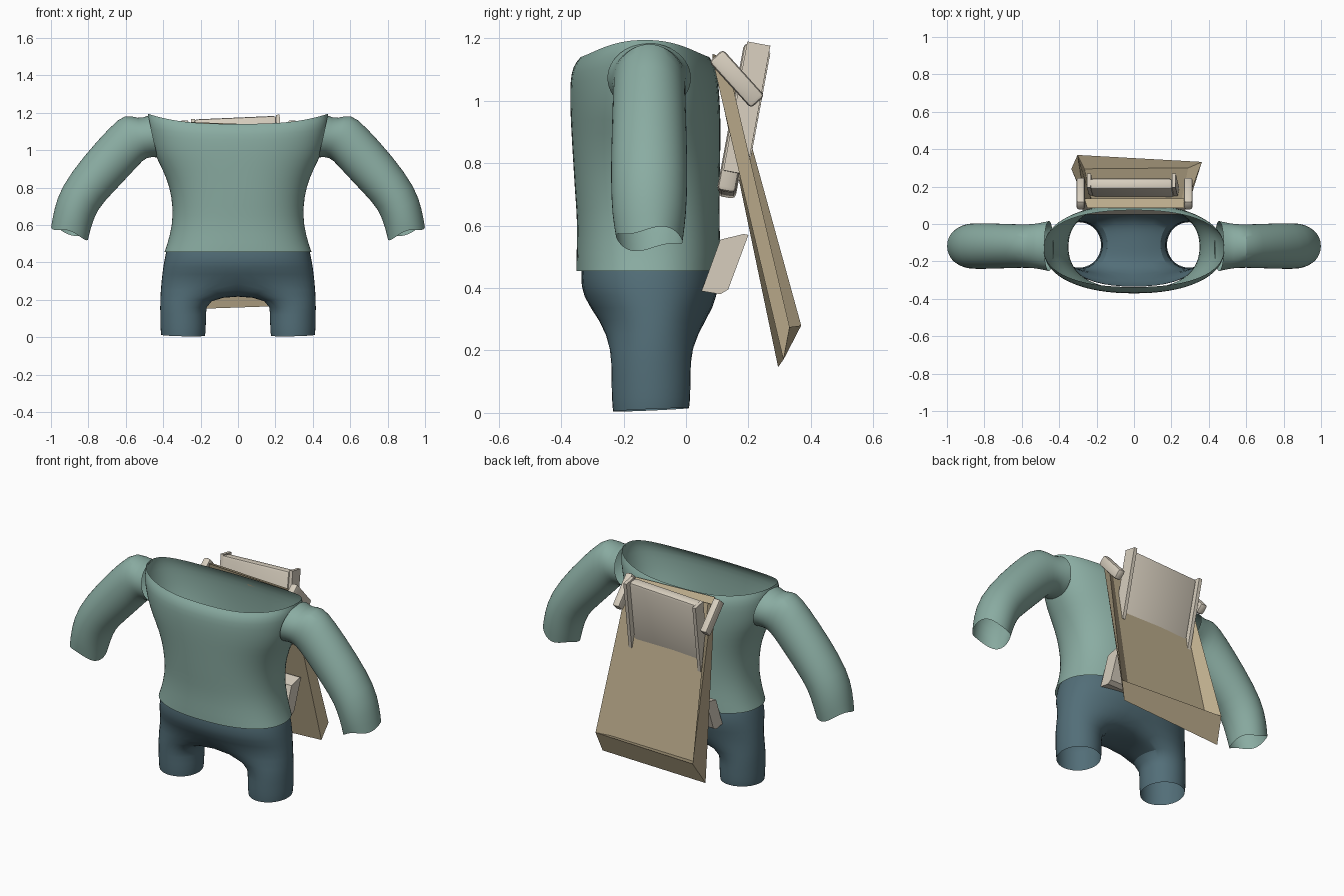
import bpy, bmesh, math
from mathutils import Vector, Matrix

if "Cube" in bpy.data.objects:
    bpy.data.objects.remove(bpy.data.objects["Cube"])


def material(name, rgb):
    m = bpy.data.materials.new(name)
    m.diffuse_color = (*rgb, 1)
    m.use_nodes = True
    m.node_tree.nodes["Principled BSDF"].inputs["Base Color"].default_value = m.diffuse_color
    return m


GREEN = material("sage_green", (0.254, 0.413, 0.361))
BLUE = material("slate_blue", (0.085, 0.156, 0.188))
TAN = material("tan", (0.503, 0.413, 0.263))
CREAM = material("cream", (0.68, 0.617, 0.515))


def finish(bm, name, mat, smooth=None, mirror=False, subdiv=0):
    bmesh.ops.recalc_face_normals(bm, faces=bm.faces)
    me = bpy.data.meshes.new(name)
    bm.to_mesh(me)
    bm.free()
    me.materials.append(mat)
    ob = bpy.data.objects.new(name, me)
    bpy.context.collection.objects.link(ob)
    if mirror:
        ob.modifiers.new("mirror", 'MIRROR').merge_threshold = 0.001
    if subdiv:
        s = ob.modifiers.new("subdivision", 'SUBSURF')
        s.levels = s.render_levels = subdiv
    if smooth:
        bpy.ops.object.select_all(action='DESELECT')
        bpy.context.view_layer.objects.active = ob
        ob.select_set(True)
        bpy.ops.object.shade_smooth_by_angle(angle=math.radians(smooth))
    return ob


def skin(bm, rings, closed=True):
    """Join consecutive rings of vertices with quads."""
    for a, b in zip(rings, rings[1:]):
        n = len(a)
        for i in range(n if closed else n - 1):
            j = (i + 1) % n
            bm.faces.new((a[i], a[j], b[j], b[i]))


def oval(t, hw, y0, y1, n=2.3):
    """Point on a rounded oval of half width hw between y0 and y1."""
    c, s = math.cos(t), math.sin(t)
    x = math.copysign(abs(c) ** (2 / n), c) * hw
    y = (y0 + y1) / 2 + math.copysign(abs(s) ** (2 / n), s) * (y1 - y0) / 2
    return x, y


# Shirt body: open shell with a scooped neckline
bm = bmesh.new()
rings = []
N = 36
for z, hw, y0, y1 in [(0.455, 0.395, -0.352, 0.11), (0.50, 0.378, -0.352, 0.112),
                      (0.60, 0.352, -0.348, 0.108), (0.70, 0.350, -0.356, 0.108),
                      (0.80, 0.365, -0.362, 0.11), (0.90, 0.405, -0.368, 0.112),
                      (0.98, 0.450, -0.372, 0.11), (1.06, 0.475, -0.372, 0.105),
                      (1.11, 0.488, -0.364, 0.095), (1.14, 0.483, -0.338, 0.075)]:
    ring = []
    for i in range(N):
        x, y = oval(math.tau * i / N, hw, y0, y1)
        rise = 0.055 * max(0, (z - 0.98) / 0.16) * abs(x / hw) ** 3
        ring.append(bm.verts.new((x, y, z + rise)))
    rings.append(ring)
skin(bm, rings)
finish(bm, "shirt_body", GREEN, smooth=60, subdiv=1)

# Sleeves: tubes given by inner and outer edge (x, z) and depth radius
bm = bmesh.new()
rings = []
sections = [(0.43, 0.96, 0.480, 1.185, 0.135), (0.49, 0.965, 0.535, 1.165, 0.122),
            (0.53, 0.92, 0.60, 1.20, 0.116), (0.60, 0.845, 0.68, 1.13, 0.118),
            (0.68, 0.76, 0.825, 0.97, 0.122), (0.75, 0.685, 0.95, 0.80, 0.124),
            (0.785, 0.59, 0.985, 0.68, 0.120), (0.80, 0.525, 1.0, 0.59, 0.108)]
for k, (xi, zi, xo, zo, ry) in enumerate(sections):
    inner, outer = Vector((xi, -0.118, zi)), Vector((xo, -0.118, zo))
    ring = []
    for i in range(24):
        t = math.tau * i / 24
        p = (inner + outer) / 2 + (outer - inner) / 2 * math.cos(t)
        p.y += ry * math.sin(t)
        if k == len(sections) - 1:  # wavy cuff
            p.z += 0.012 * math.sin(3 * t)
        ring.append(bm.verts.new(p))
    rings.append(ring)
skin(bm, rings)
finish(bm, "sleeves", GREEN, smooth=60, mirror=True, subdiv=1)

# Trousers: half waist rings, then a crotch strip closes the loop for the leg
bm = bmesh.new()
half = []
for z, hw, y0, y1 in [(0.47, 0.383, -0.335, 0.10), (0.44, 0.392, -0.338, 0.104),
                      (0.375, 0.404, -0.336, 0.104), (0.30, 0.413, -0.280, 0.07)]:
    half.append([bm.verts.new((*oval(math.radians(-90 + 15 * i), hw, y0, y1), z))
                 for i in range(13)])
for ring in half:
    ring[0].co.x = ring[-1].co.x = 0
skin(bm, half, closed=False)
crotch = []
for i in range(1, 8):
    s = 1 - i / 4
    crotch.append(bm.verts.new((0, -0.105 + 0.175 * s, 0.225 + 0.07 * s ** 4)))
legs = [half[-1] + crotch]
angles = [-120 + 20 * i for i in range(13)] + [120 + 15 * i for i in range(1, 8)]
for z, r in [(0.20, 0.125), (0.12, 0.124), (0.04, 0.123), (0.01, 0.119)]:
    ring = []
    for a in angles:
        t = math.radians(a)
        ring.append(bm.verts.new((0.294 + r * math.cos(t),
                                  -0.112 + (r + 0.005) * math.sin(t),
                                  z - (0.006 * math.cos(t + 2) if z < 0.03 else 0))))
    legs.append(ring)
skin(bm, legs)
finish(bm, "trousers", BLUE, smooth=60, mirror=True, subdiv=1)

# Board: flared tray with a front face, raised rim and recessed floor
bm = bmesh.new()
front = [(-0.25, 0.085, 1.15), (0.285, 0.085, 1.13), (0.33, 0.312, 0.17), (-0.335, 0.295, 0.147)]
rim = [(-0.265, 0.135, 1.13), (0.29, 0.135, 1.11), (0.363, 0.332, 0.275), (-0.302, 0.369, 0.28)]
floor = [(-0.225, 0.115, 1.12), (0.25, 0.115, 1.10), (0.29, 0.30, 0.265), (-0.265, 0.295, 0.255)]
rings = [[bm.verts.new(p) for p in quad] for quad in (front, rim, floor)]
skin(bm, rings)
bm.faces.new(rings[0])
bm.faces.new(rings[-1])
finish(bm, "back_board", TAN)


def block(name, size, loc, tilt, roll=0, bevel=0.0):
    """Cream block leaning back by tilt and turned sideways by roll (degrees)."""
    bm = bmesh.new()
    bmesh.ops.create_cube(bm, size=1)
    bmesh.ops.scale(bm, vec=size, verts=bm.verts)
    if bevel:
        bmesh.ops.bevel(bm, geom=bm.edges[:], offset=bevel, segments=2,
                        affect='EDGES', profile=0.5)
    turn = Matrix.Rotation(math.radians(roll), 4, 'Y') @ Matrix.Rotation(math.radians(tilt), 4, 'X')
    bm.transform(Matrix.Translation(loc) @ turn)
    return finish(bm, name, CREAM, smooth=35 if bevel else None)


# Padded panel on the back of the board, with two thin edge rails
block("upper_pad", (0.44, 0.06, 0.48), (-0.005, 0.172, 0.935), -10.5, -2.5, 0.015)
for side, x in (("left", -0.232), ("right", 0.222)):
    block(side + "_pad_rail", (0.02, 0.075, 0.42), (x, 0.195, 0.965 + 0.05 * x), -10.5, -2.5)

# Clips gripping the board's sides
for side, x in (("left", -0.285), ("right", 0.29)):
    block(side + "_clip", (0.045, 0.06, 0.20), (x, 0.163, 1.07), 42, 0, 0.012)

# Lower pad between the seat and the board
bm = bmesh.new()
profile = [(0.05, 0.39), (0.11, 0.38), (0.135, 0.395), (0.20, 0.57), (0.185, 0.573), (0.11, 0.555)]
rings = [[bm.verts.new((x, y, z)) for y, z in profile] for x in (-0.275, 0.275)]
skin(bm, rings)
for ring in rings:
    bm.faces.new(ring)
finish(bm, "lower_pad", CREAM)
